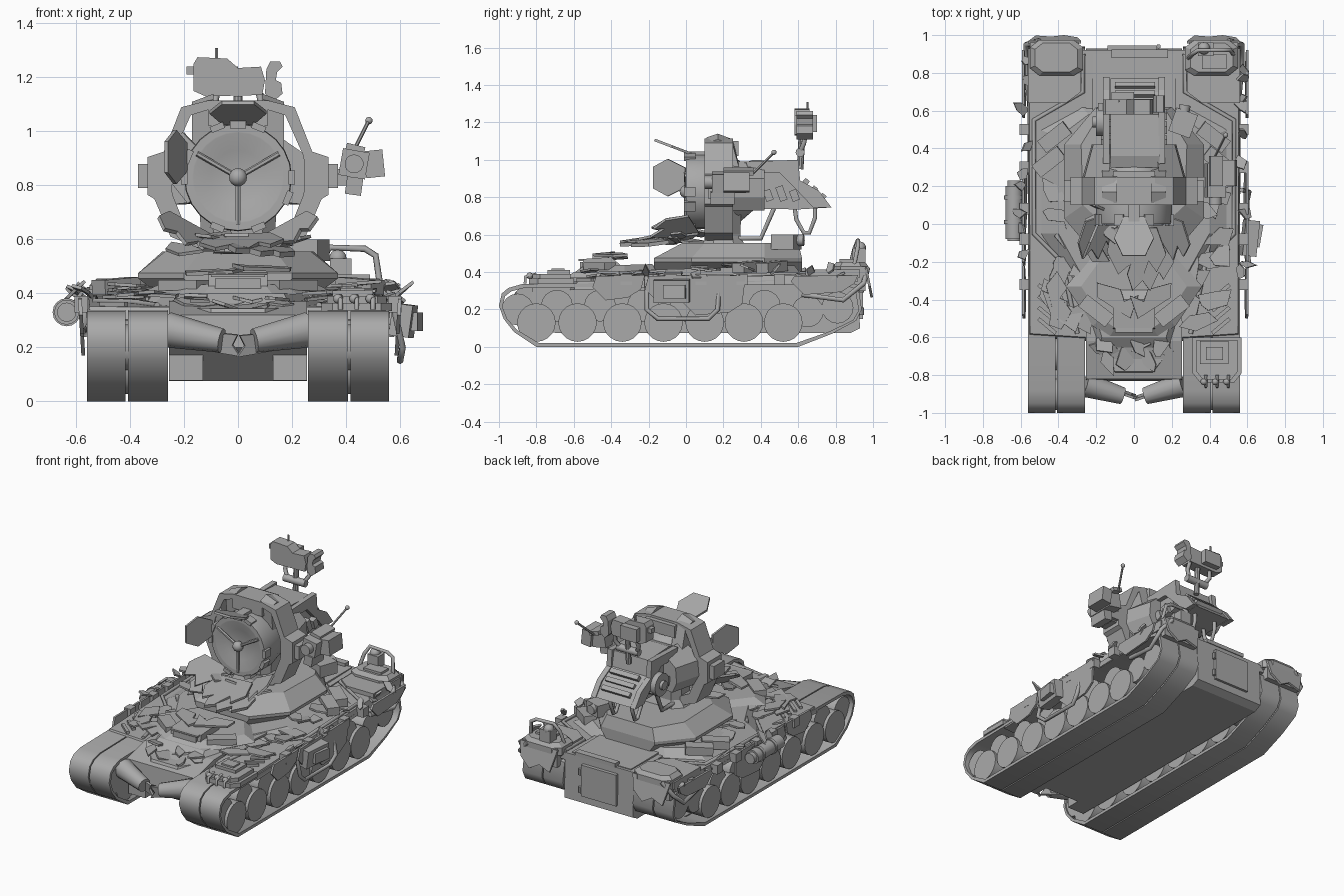
import bpy, bmesh, math, random
from math import sin, cos, pi, radians
from mathutils import Vector as V, Matrix, Euler

if "Cube" in bpy.data.objects:
    bpy.data.objects.remove(bpy.data.objects["Cube"])
random.seed(7)
paint = bpy.data.materials.new("dark_grey_paint")
paint.diffuse_color = (.4, .4, .4, 1)
paint.use_nodes = True
paint.node_tree.nodes["Principled BSDF"].inputs["Base Color"].default_value = paint.diffuse_color

def finish(name, bm, smooth=0):
    bmesh.ops.recalc_face_normals(bm, faces=bm.faces)
    me = bpy.data.meshes.new(name)
    bm.to_mesh(me); bm.free()
    me.materials.append(paint)
    ob = bpy.data.objects.new(name, me)
    bpy.context.collection.objects.link(ob)
    if smooth:
        bpy.context.view_layer.objects.active = ob
        ob.select_set(True)
        bpy.ops.object.shade_smooth_by_angle(angle=radians(smooth))
        ob.select_set(False)
    return ob

def loft(name, rings, closed=False, smooth=0):
    """Skin equal-length point rings; capped, or joined end to start."""
    bm = bmesh.new()
    vs = [[bm.verts.new(p) for p in r] for r in rings]
    n = len(vs[0])
    for a, b in zip(vs, vs[1:] + ([vs[0]] if closed else [])):
        for i in range(n):
            bm.faces.new((a[i], a[(i+1) % n], b[(i+1) % n], b[i]))
    if not closed:
        bm.faces.new(vs[0]); bm.faces.new(vs[-1])
    return finish(name, bm, smooth)

def prism_x(name, prof, x0, x1):
    return loft(name, [[(x, y, z) for y, z in prof] for x in (x0, x1)])

def box(name, x, y, z, rot=(0, 0, 0)):
    """Box from (low, high) ranges, rotated about its centre."""
    c = V(((x[0]+x[1])/2, (y[0]+y[1])/2, (z[0]+z[1])/2))
    bm = bmesh.new()
    m = Matrix.Translation(c) @ Euler([radians(a) for a in rot]).to_matrix().to_4x4() \
        @ Matrix.Diagonal((x[1]-x[0], y[1]-y[0], z[1]-z[0], 1))
    bmesh.ops.create_cube(bm, size=1, matrix=m)
    return finish(name, bm)

def cyl(name, a, b, r, r2=None, n=16, smooth=32):
    a, b = V(a), V(b)
    q = (b-a).to_track_quat('Z', 'Y').to_matrix().to_4x4()
    bm = bmesh.new()
    bmesh.ops.create_cone(bm, cap_ends=True, segments=n, radius1=r, radius2=r if r2 is None else r2,
                          depth=(b-a).length, matrix=Matrix.Translation((a+b)/2) @ q)
    return finish(name, bm, smooth)

def ball(name, c, r):
    bm = bmesh.new()
    bmesh.ops.create_uvsphere(bm, u_segments=14, v_segments=8, radius=r, matrix=Matrix.Translation(c))
    return finish(name, bm, 40)

def pipe(name, pts, r):
    cu = bpy.data.curves.new(name, 'CURVE')
    cu.dimensions = '3D'; cu.bevel_depth = r; cu.bevel_resolution = 1; cu.use_fill_caps = True
    sp = cu.splines.new('POLY'); sp.points.add(len(pts)-1)
    for p, c in zip(sp.points, pts): p.co = (*c, 1)
    cu.materials.append(paint)
    bpy.context.collection.objects.link(bpy.data.objects.new(name, cu))

def plate(name, o, u, v, pts, t=0.014):
    o, u, v = V(o), V(u).normalized(), V(v).normalized()
    n = u.cross(v).normalized()*t
    r = [o + u*a + v*b for a, b in pts]
    return loft(name, [r, [p + n for p in r]])

def shards(name, n, xr, yr, zr, size, tilt=(12, 12)):
    """A scatter of thin torn plates in one mesh."""
    bm = bmesh.new()
    for _ in range(n):
        m = Matrix.Translation([random.uniform(*r) for r in (xr, yr, zr)]) @ Euler(
            (radians(random.uniform(-1, 1)*tilt[0]), radians(random.uniform(-1, 1)*tilt[1]),
             random.uniform(0, 6.28))).to_matrix().to_4x4()
        k = random.choice((4, 5, 5, 6))
        ring = [(cos(i*2*pi/k)*size*random.uniform(.5, 1.3), sin(i*2*pi/k)*size*random.uniform(.3, .8)) for i in range(k)]
        lo, hi = [[bm.verts.new(m @ V((a, b, h))) for a, b in ring] for h in (0, .012)]
        bm.faces.new(lo); bm.faces.new(hi)
        for i in range(k): bm.faces.new((lo[i], lo[(i+1) % k], hi[(i+1) % k], hi[i]))
    return finish(name, bm)

sym = lambda pts: pts + [(-x, y) for x, y in reversed(pts)]
span = lambda s, a, b: (min(s*a, s*b), max(s*a, s*b))
S = (-1, 1)

# Running gear: double belts, road wheels, interleaved rear wheels
loop = [(-.8, 0), (.6, 0), (.78, .07), (.91, .14), (.94, .2), (.92, .33), (.84, .36), (-.88, .335), (-.95, .315), (-.985, .285), (-1, .22), (-.975, .15), (-.92, .08)]
inner = [(y*.982, (z-.17)*.88+.17) for y, z in loop]
for s in S:
    for a, b in ((.26, .408), (.416, .56)):
        loft("track_belt", [[(s*x, y, z) for y, z in p] for x, p in ((a, loop), (b, loop), (b, inner), (a, inner))], True, 50)
    for y in (-.8, -.58, -.34, -.12, .1, .31, .52):
        cyl("road_wheel", (s*.27, y, .13), (s*.55, y, .13), .103, n=20)
    for y, z in ((-.9, .2), (-.69, .22), (-.46, .22), (-.23, .22), (0, .22), (.21, .22), (.42, .22), (.65, .19), (.81, .21)):
        cyl("inner_wheel", (s*.27, y, z), (s*.53, y, z), .085, n=16)

# Lower hull, nose stubs and rear door
prism_x("lower_hull", [(-.7, .075), (-.83, .2), (-.82, .32), (-.62, .37), (.92, .4), (.93, .1), (.88, .075)], -.255, .255)
for s in S:
    cyl("nose_stub", (s*.26, -.85, .265), (s*.06, -.91, .225), .066, .045, 12, 50)
    plate("nose_flap", (s*.05, -.91, .25), (-s, -.35, -.1), (0, .2, -1), [(0, 0), (.05, .0), (.03, .04), (.06, .08), (-.08, .07)])
    loft("nose_side_block", [[(s*x, y, z) for x, z in ((.13, .078), (.255, .078), (.255, .2), (.13, .2))] for y in (-.8, -.6)])
box("rear_door", (-.14, .12), (.92, .945), (.15, .36))
for z in (.19, .31): cyl("door_hinge", (.13, .94, z-.02), (.13, .94, z+.02), .012, n=8)
box("rear_rail", (-.12, .18), (.88, .925), (.4, .425))

# Upper deck and raised armour
dz = lambda y, h: .345 + .03*(y+.6) + h
def deck(name, o1, o2, h0, h1):
    loft(name, [[(x, y, dz(y, h)) for x, y in sym(o)] for o, h in ((o1, h0), (o2, h1))])
deck("deck_plate", [(.1, -.8), (.25, -.62), (.56, -.6), (.565, .92)], [(.1, -.78), (.25, -.6), (.55, -.58), (.555, .92)], -.04, .005)
deck("raised_armour", [(.2, -.68), (.32, -.3), (.5, -.05), (.5, .5), (.28, .62)], [(.17, -.6), (.26, -.3), (.4, -.05), (.4, .46), (.24, .58)], 0, .055)
deck("front_armour", [(.13, -.6), (.22, -.54), (.36, -.33), (.22, -.16)], [(.1, -.55), (.17, -.5), (.28, -.33), (.17, -.18)], .05, .085)
box("engine_deck", (-.22, .22), (.6, .9), (.37, .405))
for s in S:
    for x, y in ((.42, .46), (.45, .33)):
        box("deck_vent", (s*x-.085, s*x+.085), (y-.04, y+.04), (.4, .455), (0, 4*s, -38*s))
    for i in range(4):
        box("deck_slot", (s*.46-.06, s*.46+.06), (-.37-.06*i, -.35-.06*i), (.345, .368), (0, 0, s*40))
    pipe("deck_seam", [(s*x, y, dz(y, .01)) for x, y in ((.27, .9), (.27, .7), (.53, .55), (.53, -.05), (.38, -.2), (.3, -.58))], .012)
    for y in (.5, .3, .08, -.08, -.32): box("side_bracket", (s*.58-.025, s*.58+.025), (y-.03, y+.03), (.33, .39))
    # Side skirts hung over the tracks
    for y0, y1, z0 in ((-.2, .02, .24), (.0, .3, .17), (.58, .9, .28), (-.48, -.24, .25)):
        plate("side_skirt", (s*.57, 0, 0), (0, 1, 0), (s*.06, 0, 1), [(y0, .38), (y0-.02, z0+.07), (y0+.05, z0), (y1-.07, z0+.015), (y1, z0+.06), (y1+.02, .385)])
    pipe("rear_fender_rail", [(s*.55, .62, .28), (s*.57, .84, .25), (s*.57, .95, .34), (s*.5, .97, .42)], .015)
    # Stepped fender panel and rear corner stowage
    loft("fender_panel", [[(s*x, y, z) for x, y in ((.28, .93), (.28, .7), (.36, .64), (.56, .64), (.56, .93))] for z in (.37, .415)])
    oct_ = ((-.15, -.07), (-.1, -.1), (.08, -.1), (.13, -.06), (.13, .05), (.08, .09), (-.1, .09), (-.15, .05))
    loft("rear_stowage", [[(s*.42+s*x*k, .885+y*k, z) for x, y in oct_] for k, z in ((1, .38), (1, .43), (.8, .455))])
    box("tail_lamp_box", (s*.42-.13, s*.42+.13), (.9, .96), (.3, .43))
    plate("tail_flap", (s*.42, .955, .42), (1, 0, 0), (0, .2, -1), [(-.14, 0), (.14, 0), (.12, .1), (.05, .16), (-.02, .12), (-.1, .15)])

# Driver hatch block with framed window
prism_x("hatch_block", [(-.56, .39), (-.55, .47), (-.4, .48), (-.33, .42)], -.11, .11)
box("hatch_window", (-.085, .085), (-.568, -.55), (.405, .455))
for z in (.395, .46): box("window_frame", (-.1, .1), (-.575, -.55), (z, z+.01))
for s in S:
    box("hatch_wing", (s*.2-.09, s*.2+.09), (-.5, -.42), (.41, .45), (0, 0, s*38))
    plate("hatch_visor", (s*.02, -.5, .485), (s, .45, -.05), (-.35*s, 1, .1), [(0, 0), (.2, .03), (.23, .1), (.1, .12), (.06, .07), (0, .13)])

# Front right access panel and rear right hoop
for k, z0, z1 in ((1, .335, .365), (.85, .365, .39)):
    loft("access_panel", [[(.44+x*k, -.72+y*k, z) for x, y in ((-.13, -.07), (-.09, -.12), (.09, -.12), (.13, -.07), (.13, .12), (-.13, .12))] for z in (z0, z1)])
box("access_lid", (.35, .5), (-.74, -.62), (.39, .41))
box("access_handle", (.38, .47), (-.72, -.65), (.41, .42))
for i in range(3):
    pipe("panel_hook", [(.38+i*.06, -.8, .39), (.38+i*.06, -.86, .375), (.38+i*.06, -.86, .34)], .009)
    ball("panel_light", (.37+i*.06, -.835, .38), .018)
pipe("hoop_rail", [(.29, .88, .44), (.31, .9, .52), (.34, .92, .57), (.47, .92, .565), (.51, .92, .54), (.525, .9, .44)], .012)
ball("hoop_lamp", (.37, .93, .53), .033)
box("hoop_box", (.34, .42), (.89, .96), (.44, .53))
box("hoop_seat", (.36, .49), (.82, .9), (.44, .47))

# Side equipment
cyl("left_canister", (-.635, -.08, .33), (-.635, .2, .33), .046)
for y in (-.09, .2): cyl("canister_cap", (-.635, y, .33), (-.635, y+.03, .33), .036, n=12)
for y in (0, .13): cyl("canister_strap", (-.635, y, .33), (-.635, y+.02, .33), .052)
box("right_pack", (.575, .65), (-.17, .02), (.24, .36), (0, 8, -6))
box("right_pack_pouch", (.62, .675), (-.12, 0), (.26, .33), (0, 0, -10))
pipe("right_pack_frame", [(.57, -.21, .38), (.61, -.21, .2), (.6, -.15, .15), (.6, .12, .15), (.61, .17, .2), (.57, .18, .38)], .013)

# Torn plating scattered over deck and sides
for s in S:
    shards("deck_shards", 11, span(s, .25, .47), (-.52, -.05), (.375, .41), .105, (6, 6))
    shards("rear_deck_shards", 4, span(s, .34, .47), (0, .3), (.4, .43), .08, (6, 6))
    shards("side_shards", 9, span(s, .56, .61), (-.35, .9), (.36, .42), .05, (25, 50))
shards("glacis_shards", 9, (-.17, .17), (-.74, -.6), (.345, .38), .08, (22, 8))

# Turret base and pedestal
to = [(.2, -.17), (.37, .03), (.37, .42), (.2, .62)]
ti = [(.14, -.02), (.27, .1), (.28, .42), (.17, .6)]
loft("turret_base", [[(x*k, y, z) for x, y in sym(o)] for o, k, z in ((to, .8, .4), (to, 1, .455), (to, 1, .475), (ti, 1, .555))])
loft("pedestal", [[(x*k, .2+y*k, z) for x, y in sym([(.1, -.1), (.15, -.05), (.15, .05), (.1, .1)])] for k, z in ((1.1, .55), (.9, .6), (1, .8))])
box("base_pod", (.2, .32), (.47, .6), (.52, .6), (0, 0, -20))
cyl("base_pod_lens", (.26, .57, .57), (.27, .63, .57), .03)
box("base_rib", (-.12, .12), (-.1, .0), (.47, .53), (25, 0, 0))
shards("turret_shards", 12, (-.22, .22), (-.18, .06), (.55, .61), .085, (22, 15))

# Lamp drum with recessed dish, hub and spokes
CZ = .83
prof = [(0, .03), (.1, .025), (.165, .0), (.17, -.0), (.197, -.0), (.2, .02), (.2, .15), (.17, .28), (.1, .36), (0, .37)]
ang = [i*2*pi/24 for i in range(24)]
loft("lamp_drum", [[(max(r, .001)*cos(a), y, CZ+max(r, .001)*sin(a)) for a in ang] for r, y in prof], smooth=32)
ball("lamp_hub", (0, 0, CZ), .034)
for d in (30, 150, 270):
    a = radians(d)
    cyl("lamp_spoke", (0, 0, CZ), (.175*cos(a), -.0, CZ+.175*sin(a)), .01, n=6)
for i in range(8):
    a = (i+.5)*pi/4 if i % 4 else i*pi/4
    box("rim_clamp", (.2*cos(a)-.012, .2*cos(a)+.012), (-.01, .05), (CZ+.2*sin(a)-.026, CZ+.2*sin(a)+.026), (0, -math.degrees(a), 0))

# Angular yoke around the drum
yo = [(.11, 1.115), (.21, 1.09), (.275, .925), (.335, .905), (.335, .765), (.31, .75), (.25, .61), (.15, .57)]
yi = [(.11, 1.08), (.175, 1.06), (.24, .915), (.245, .89), (.245, .78), (.24, .76), (.2, .66), (.12, .62)]
loft("yoke", [[(x, y, z) for x, z in sym(o)] for o, y in ((yo, .1), (yo, .25), (yi, .25), (yi, .1))], True)
for s in S:
    loft("yoke_tower", [[(s*x, y, z) for y, z in ((.13, .9), (.11, 1.12-h), (.17, 1.14-h), (.25, 1.11-h), (.3, .9))] for x, h in ((.09, 0), (.17, .03))])
    loft("rear_shoulder", [[(s*x*k, y, z) for x, z in ((.14, .74), (.24, .73), (.28, .8), (.27, .9), (.14, .99))] for y, k in ((.22, 1), (.42, .8))])
    box("yoke_bearing", span(s, .31, .37), (.12, .23), (.79, .88))
plate("yoke_cheek", (-.19, .1, .98), (-.5, .25, .8), (-.5, .2, -.8), [(-.12, -.03), (.02, .0), (.04, .08), (.0, .16), (-.16, .14), (-.19, .05)])
box("yoke_cap", (-.11, .11), (.1, .28), (1.02, 1.1))
box("cap_latch", (-.03, .03), (-.01, .1), (1.01, 1.045))

# Hinged petals: top, left side and torn lower pair
hexa = [(-.055, 0), (.055, 0), (.105, .12), (.06, .22), (-.06, .22), (-.105, .12)]
plate("top_petal", (0, .04, 1.035), (1, 0, 0), (0, -1, .38), hexa)
plate("left_petal", (-.2, 0, .905), (0, 0, 1), (-.38, -.9, 0), [(a*.95, b*.85) for a, b in hexa])
torn = [(-.1, 0), (.1, 0), (.13, .12), (.08, .2), (.05, .15), (.01, .24), (-.04, .17), (-.09, .21), (-.13, .11)]
for s in S:
    plate("lower_petal", (s*.17, .04, .66), (1, -s*.35, s*.55), (s*.12, -1, -.3), torn)
plate("bottom_petal", (0, -.02, .62), (1, 0, .05), (.1, -1, -.18), [(a*1.2, b*1.2) for a, b in torn])
plate("bent_petal_end", (.1, -.12, .58), (1, .3, -.1), (-.1, -1, -.1), torn, .02)

# Rear machinery housing
prism_x("rear_housing", [(.3, .74), (.3, .98), (.36, 1.0), (.58, .99), (.6, .89), (.7, .83), (.77, .745), (.6, .735)], -.125, .135)
for s in S:
    prism_x("housing_cheek", [(.32, .99), (.6, 1.0), (.61, .89), (.71, .835), (.778, .745), (.68, .745), (.6, .83), (.5, .93), (.34, .93)], s*.13, s*.165)
    pipe("cable_loop", [(s*.08, y, z) for y, z in ((.58, .75), (.59, .68), (.63, .61), (.66, .61), (.69, .69), (.69, .76))], .013)
    pipe("rear_strut", [(s*.1, .47, .74), (s*.1, .4, .58), (s*.1, .25, .58)], .014)
    for i in range(3):
        box("vent_block", (s*.15-.025, s*.15+.025), (.42+i*.07, .46+i*.07), (.78, .84+.02*(i % 2)), (20, 0, 0))
cyl("left_reel", (-.2, .54, .83), (-.13, .54, .83), .075, n=20)
cyl("left_reel_hub", (-.22, .54, .83), (-.19, .54, .83), .03, n=12)
for i in range(3): box("housing_rib", (-.1, .11), (.62+i*.045, .65+i*.045), (.85-i*.04, .9-i*.04), (-40, 0, 0))

# Sensor head on top of the housing
cyl("sensor_post", (0, .61, .95), (0, .62, 1.13), .018, n=10)
cyl("sensor_hinge", (-.08, .61, 1.04), (.08, .61, 1.04), .024, n=12)
for s in S: pipe("sensor_arm", [(s*.06, .61, 1.04), (s*.09, .63, 1.09), (s*.08, .64, 1.14)], .014)
sil = [(-.165, 1.15), (-.12, 1.13), (.09, 1.135), (.1, 1.19), (.085, 1.24), (.0, 1.235), (-.04, 1.27), (-.15, 1.275), (-.165, 1.25)]
loft("sensor_body", [[(x, y, z) for x, z in sil] for y in (.58, .66)])
eye = ((.1, 1.14), (.13, 1.11), (.165, 1.14), (.16, 1.18), (.14, 1.19), (.145, 1.22), (.165, 1.24), (.155, 1.26), (.12, 1.26), (.105, 1.23))
loft("sensor_eye", [[(x, y, z) for x, z in eye] for y in (.59, .68)])
box("sensor_back", (-.12, .0), (.66, .7), (1.15, 1.24))
cyl("sensor_antenna", (-.08, .65, 1.26), (-.08, .65, 1.31), .006, n=6)
box("sensor_knob", (-.19, -.16), (.6, .64), (1.21, 1.24))

# Right-hand camera pod with ball antenna
box("pod_arm", (.33, .42), (.19, .25), (.8, .86))
box("pod_body", (.38, .48), (.14, .32), (.83, .93), (0, 10, 0))
box("pod_lower", (.4, .46), (.13, .26), (.765, .83), (0, 8, 0))
box("pod_outer", (.47, .54), (.2, .34), (.83, .93), (0, -6, 0))
box("pod_lid", (.4, .47), (.2, .36), (.925, .95), (0, 14, 0))
cyl("pod_lens", (.43, .1, .88), (.43, .16, .88), .035, n=14)
cyl("pod_antenna", (.43, .36, .93), (.485, .47, 1.04), .007, n=6)
ball("antenna_ball", (.485, .47, 1.04), .014)
